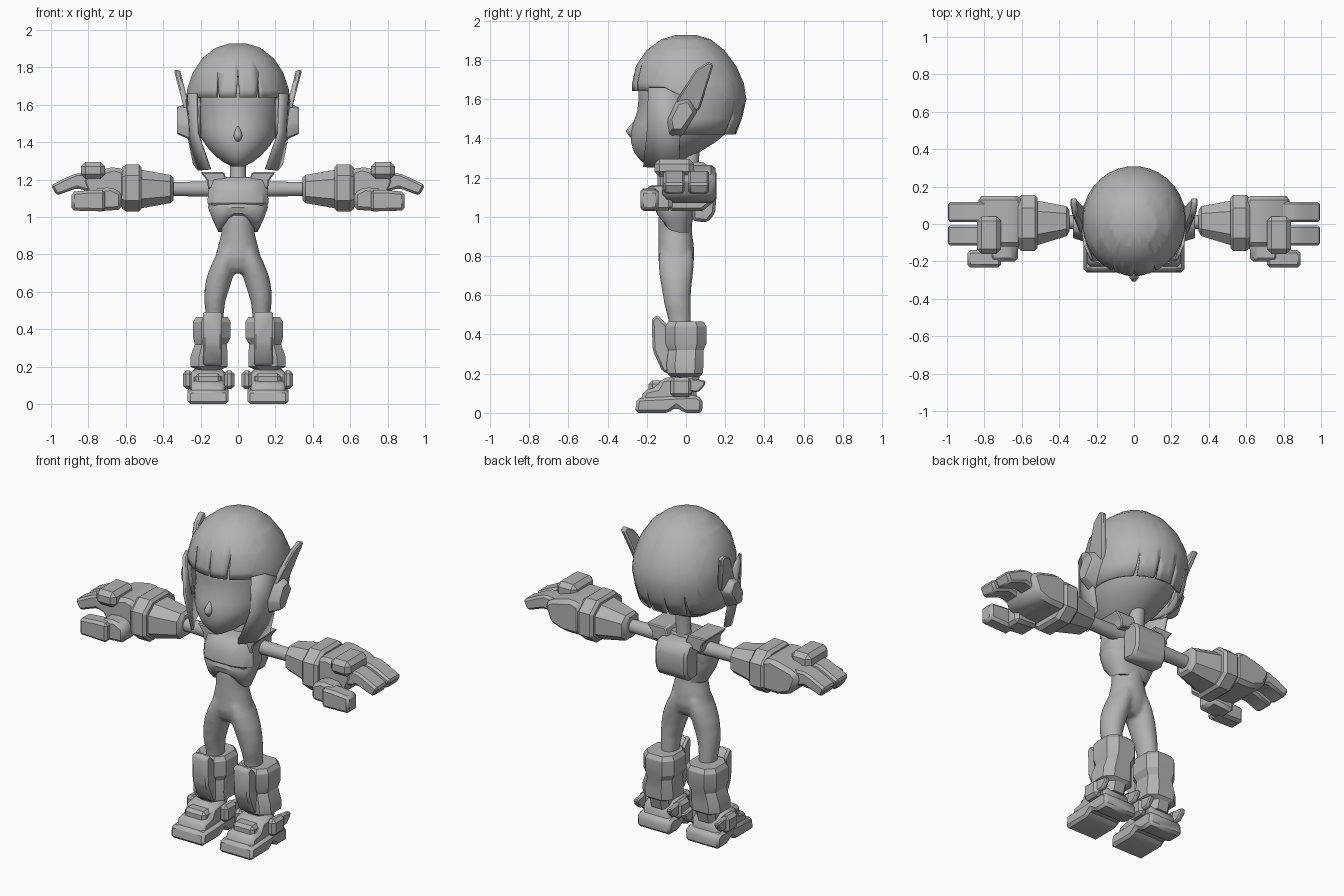
import bpy, bmesh, math
from mathutils import Vector

if "Cube" in bpy.data.objects:
    bpy.data.objects.remove(bpy.data.objects["Cube"])

grey = bpy.data.materials.new("plain grey")
grey.diffuse_color = (0.45, 0.45, 0.45, 1)
grey.use_nodes = True
grey.node_tree.nodes["Principled BSDF"].inputs["Base Color"].default_value = grey.diffuse_color


def finish(bm, name, mirror=False, angle=35):
    bmesh.ops.recalc_face_normals(bm, faces=bm.faces)
    me = bpy.data.meshes.new(name)
    bm.to_mesh(me)
    bm.free()
    ob = bpy.data.objects.new(name, me)
    bpy.context.collection.objects.link(ob)
    me.materials.append(grey)
    bpy.ops.object.select_all(action='DESELECT')
    ob.select_set(True)
    bpy.context.view_layer.objects.active = ob
    bpy.ops.object.shade_smooth_by_angle(angle=math.radians(angle))
    if mirror:
        m = ob.modifiers.new("mirror", 'MIRROR')
        m.use_mirror_merge = False
    return ob


def loft(bm, rings, n=16, p=1.0, axis='z'):
    """Rings are (position along axis, centre a, centre b, radius a, radius b)."""
    angs = [2 * math.pi * (i + 0.5) / n for i in range(n)]
    pw = lambda v: math.copysign(abs(v) ** p, v)
    top = max(abs(pw(math.cos(a))) for a in angs)
    loops = []
    for t, ca, cb, ra, rb in rings:
        loop = []
        for a in angs:
            u = ca + ra * pw(math.cos(a)) / top
            v = cb + rb * pw(math.sin(a)) / top
            loop.append(bm.verts.new((u, v, t) if axis == 'z' else (t, u, v)))
        loops.append(loop)
    for l0, l1 in zip(loops, loops[1:]):
        for i in range(n):
            j = (i + 1) % n
            bm.faces.new((l0[i], l0[j], l1[j], l1[i]))
    bm.faces.new(loops[0])
    bm.faces.new(loops[-1])
    return loops


def loft_part(name, rings, n=16, p=1.0, axis='z', mirror=False, angle=35):
    bm = bmesh.new()
    loft(bm, rings, n, p, axis)
    return finish(bm, name, mirror, angle)


def prism(name, pts, lo, hi, axis='x', bevel=0.012, mirror=True, shear=None):
    """Extrude a (y,z) profile along x, or an (x,z) profile along y."""
    bm = bmesh.new()
    put = (lambda a, b, t: (t, a, b)) if axis == 'x' else (lambda a, b, t: (a, t, b))
    f = bm.faces.new([bm.verts.new(put(a, b, lo)) for a, b in pts])
    ext = bmesh.ops.extrude_face_region(bm, geom=[f])
    d = Vector(put(0, 0, hi - lo))
    for v in [g for g in ext['geom'] if isinstance(g, bmesh.types.BMVert)]:
        v.co += d
    bmesh.ops.recalc_face_normals(bm, faces=bm.faces)
    if bevel:
        bmesh.ops.bevel(bm, geom=bm.edges[:], offset=bevel, segments=1,
                        affect='EDGES', clamp_overlap=True)
    if shear:
        for v in bm.verts:
            shear(v.co)
    return finish(bm, name, mirror)


def box(name, lo, hi, bevel=0.02, mirror=True):
    (x0, y0, z0), (x1, y1, z1) = lo, hi
    return prism(name, [(y0, z0), (y1, z0), (y1, z1), (y0, z1)], x0, x1, 'x', bevel, mirror)


def span(rows):
    """(z, half width, y front, y back) to centred rings."""
    return [(z, 0, (f + b) / 2, w, (b - f) / 2) for z, w, f, b in rows]


# Head and nose
loft_part("head", span([
    (1.27, .03, -.21, -.1), (1.295, .08, -.24, 0), (1.33, .125, -.265, .07),
    (1.38, .17, -.28, .15), (1.43, .2, -.28, .21), (1.48, .213, -.268, .245),
    (1.54, .222, -.248, .26), (1.6, .235, -.242, .265), (1.7, .24, -.24, .26),
    (1.8, .19, -.19, .19)]), 32, angle=60)
loft_part("nose", [(1.405, 0, -.27, .012, .015), (1.435, 0, -.275, .024, .032),
                   (1.455, 0, -.27, .018, .024), (1.485, 0, -.258, .006, .01)], 8, angle=60)

# Hair shell with face opening and strand slits
bm = bmesh.new()
loft(bm, span([(1.42, .255, -.25, .255), (1.5, .268, -.265, .285), (1.6, .278, -.275, .308),
               (1.68, .273, -.275, .295), (1.77, .243, -.255, .255), (1.85, .19, -.2, .195),
               (1.905, .12, -.125, .125), (1.927, .05, -.05, .05)]), 32)
bmesh.ops.recalc_face_normals(bm, faces=bm.faces)
bmesh.ops.delete(bm, geom=[f for f in bm.faces if f.normal.z < -.95], context='FACES')


def cut(co, no):
    bmesh.ops.bisect_plane(bm, geom=bm.verts[:] + bm.edges[:] + bm.faces[:],
                           plane_co=co, plane_no=no, dist=1e-5)


def remove(test):
    bmesh.ops.delete(bm, geom=[f for f in bm.faces if test(f.calc_center_median())],
                     context='FACES')


cut((0, 0, 1.64), (0, 0, 1))
for s in (-1, 1):
    cut((s * .215, 0, 0), (1, 0, 0))
remove(lambda c: c.y < 0 and abs(c.x) < .215 and c.z < 1.64)
for x0, zt, zb, side in [(x, 1.78, 1.64, -1) for x in (-.11, 0, .11)] + \
                        [(x, 1.55, 1.42, 1) for x in (-.16, -.055, .055, .16)]:
    half = .008
    for s in (-1, 1):
        cut((x0, 0, zt), (zt - zb, 0, s * half))
    remove(lambda c: c.y * side > 0 and zb <= c.z < zt and
           abs(c.x - x0) < half * (zt - c.z) / (zt - zb))
hair = finish(bm, "hair", angle=50)
sol = hair.modifiers.new("thickness", 'SOLIDIFY')
sol.thickness, sol.offset = .02, -1

# Side locks framing the face
bm = bmesh.new()
rows = [[(.225, -.19, 1.66), (.262, -.11, 1.66), (.272, -.03, 1.62)],
        [(.218, -.195, 1.45), (.25, -.12, 1.45), (.26, -.03, 1.42)],
        [(.15, -.215, 1.255), (.205, -.13, 1.25), (.232, -.035, 1.28)]]
grid = [[bm.verts.new(c) for c in r] for r in rows]
for i in range(2):
    for j in range(2):
        bm.faces.new((grid[i][j], grid[i + 1][j], grid[i + 1][j + 1], grid[i][j + 1]))
lock = finish(bm, "side_lock", True, 50)
sol = lock.modifiers.new("thickness", 'SOLIDIFY')
sol.thickness, sol.offset = .016, 0


# Ear pods and fins, leaning outward
def lean(co):
    co.x += .26 * (co.z - 1.6)


def pod_taper(co):
    if co.x > .29:
        co.y = -.02 + (co.y + .02) * .75
        co.z = 1.52 + (co.z - 1.52) * .72


prism("ear_pod", [(-.1, 1.49), (-.085, 1.41), (-.02, 1.41), (.065, 1.54), (.02, 1.62),
                  (-.05, 1.6)], .24, .327, 'x', .01, shear=pod_taper)
prism("ear_fin", [(-.05, 1.59), (.05, 1.75), (.115, 1.79), (.14, 1.775), (.07, 1.55),
                  (0, 1.5)], .262, .294, 'x', .008, shear=lean)

# Neck and chest
loft_part("neck", [(1.15, 0, .015, .05, .045), (1.2, 0, .02, .042, .038),
                   (1.36, 0, .03, .042, .042)], 12)
loft_part("breastplate", span([(1.05, .15, -.14, .045), (1.075, .163, -.155, .05),
                               (1.14, .16, -.15, .055), (1.2, .163, -.115, .055),
                               (1.215, .12, -.09, .05)]), 12, .7)

# Chest hem, arched in front
bm = bmesh.new()
loops = loft(bm, span([(.92, .105, -.125, .02), (.985, .135, -.15, .035),
                       (1.05, .16, -.16, .05), (1.09, .155, -.145, .05)]), 24, .8)
for k, loop in enumerate(loops[:2]):
    for v in loop:
        if v.co.y < -.05:
            v.co.z += (.085, .035)[k] * max(0, 1 - (abs(v.co.x) / .11) ** 2)
finish(bm, "chest_hem")
prism("shoulder_collar", [(.05, 1.17), (.075, 1.24), (.2, 1.24), (.165, 1.195), (.16, 1.15)],
      -.1, .09, 'y', .006)
prism("backpack", [(.03, 1.2), (.12, 1.19), (.155, 1.14), (.15, 1.02), (.11, .97), (.03, .98)],
      -.105, .105, 'x', .015, mirror=False)

# Bodysuit: hips and legs fused into one smooth skin
bm = bmesh.new()
loft(bm, [(.7, 0, -.05, .07, .05), (.73, 0, -.05, .122, .075), (.78, 0, -.05, .122, .092),
          (.85, 0, -.05, .105, .09), (.92, 0, -.055, .087, .085), (1.02, 0, -.055, .09, .085)], 20)
for s in (-1, 1):
    loft(bm, [(.42, s * .125, -.03, .045, .055), (.48, s * .125, -.033, .048, .058),
              (.55, s * .124, -.043, .056, .066), (.62, s * .112, -.048, .066, .073),
              (.69, s * .094, -.05, .07, .083), (.76, s * .072, -.05, .063, .09),
              (.82, s * .052, -.05, .052, .085)], 16)
suit = finish(bm, "bodysuit", angle=80)
rm = suit.modifiers.new("fuse", 'REMESH')
rm.mode, rm.voxel_size, rm.use_smooth_shade = 'VOXEL', .011, True
sm = suit.modifiers.new("soften", 'SMOOTH')
sm.factor, sm.iterations = .5, 6

# Arms, gauntlets and wrist rings
loft_part("arm", [(.1, .01, 1.15, .04, .042), (.4, .01, 1.15, .036, .036)], 12, 1, 'x', True)
loft_part("gauntlet", [(.345, .015, 1.15, .055, .06), (.36, .015, 1.15, .08, .075),
                       (.53, .005, 1.15, .122, .105)], 8, .75, 'x', True, 25)
loft_part("wrist_ring", [(.515, .005, 1.155, .135, .11), (.53, .005, 1.155, .15, .125),
                         (.6, .005, 1.155, .15, .125), (.62, .005, 1.155, .135, .11)],
          8, .7, 'x', True, 25)

# Hands
prism("palm", [(.6, 1.07), (.6, 1.25), (.66, 1.27), (.8, 1.235), (.84, 1.2), (.8, 1.1), (.72, 1.07)],
      -.12, .15, 'y', .022)
box("knuckle_guard", (.71, -.16, 1.205), (.84, .04, 1.295), .025)
for name, y in (("inner_finger", -.115), ("outer_finger", .01)):
    prism(name, [(.78, 1.13), (.78, 1.23), (.86, 1.235), (.91, 1.215), (1, 1.17), (.97, 1.115),
                 (.86, 1.155)], y, y + .108, 'y', .012)
prism("thumb_base", [(.62, 1.04), (.62, 1.13), (.68, 1.16), (.77, 1.15), (.77, 1.03)],
      -.2, -.07, 'y', .018)
prism("thumb", [(.71, 1.03), (.71, 1.145), (.78, 1.145), (.89, 1.135), (.89, 1.035)],
      -.232, -.14, 'y', .015)

# Boot shafts and shin plates
loft_part("boot_shaft", [(.13, .155, -.01, .06, .065), (.185, .155, -.005, .065, .075),
                         (.2, .155, -.005, .1, .09), (.25, .155, -.005, .1, .095),
                         (.32, .145, 0, .086, .09), (.355, .14, 0, .1, .105),
                         (.44, .14, 0, .1, .105), (.465, .14, 0, .085, .09)],
          8, .7, 'z', True, 25)
prism("shin_plate", [(-.175, .48), (-.145, .5), (-.08, .43), (-.08, .2), (-.12, .21), (-.17, .32)],
      .085, .188, 'x', .012)

# Feet
prism("sole", [(-.26, 0), (-.09, 0), (-.05, .03), (-.01, 0), (.082, 0), (.085, .07), (.05, .09),
               (-.25, .075)], .05, .27, 'x', .015)
prism("foot", [(-.235, .05), (-.215, .115), (-.15, .13), (-.125, .175), (-.03, .19), (.05, .13),
               (.06, .05)], .07, .252, 'x', .018)
box("toe_band", (.09, -.19, .1), (.23, -.1, .165), .018)
for name, x in (("inner_ankle_guard", .02), ("outer_ankle_guard", .24)):
    box(name, (x, -.08, .08), (x + .055, .03, .18), .018)
    prism(name + "_spur", [(-.05, .11), (-.01, .18), (.1, .165), (.095, .14), (.06, .105)],
          x + .012, x + .042, 'x', .007)
